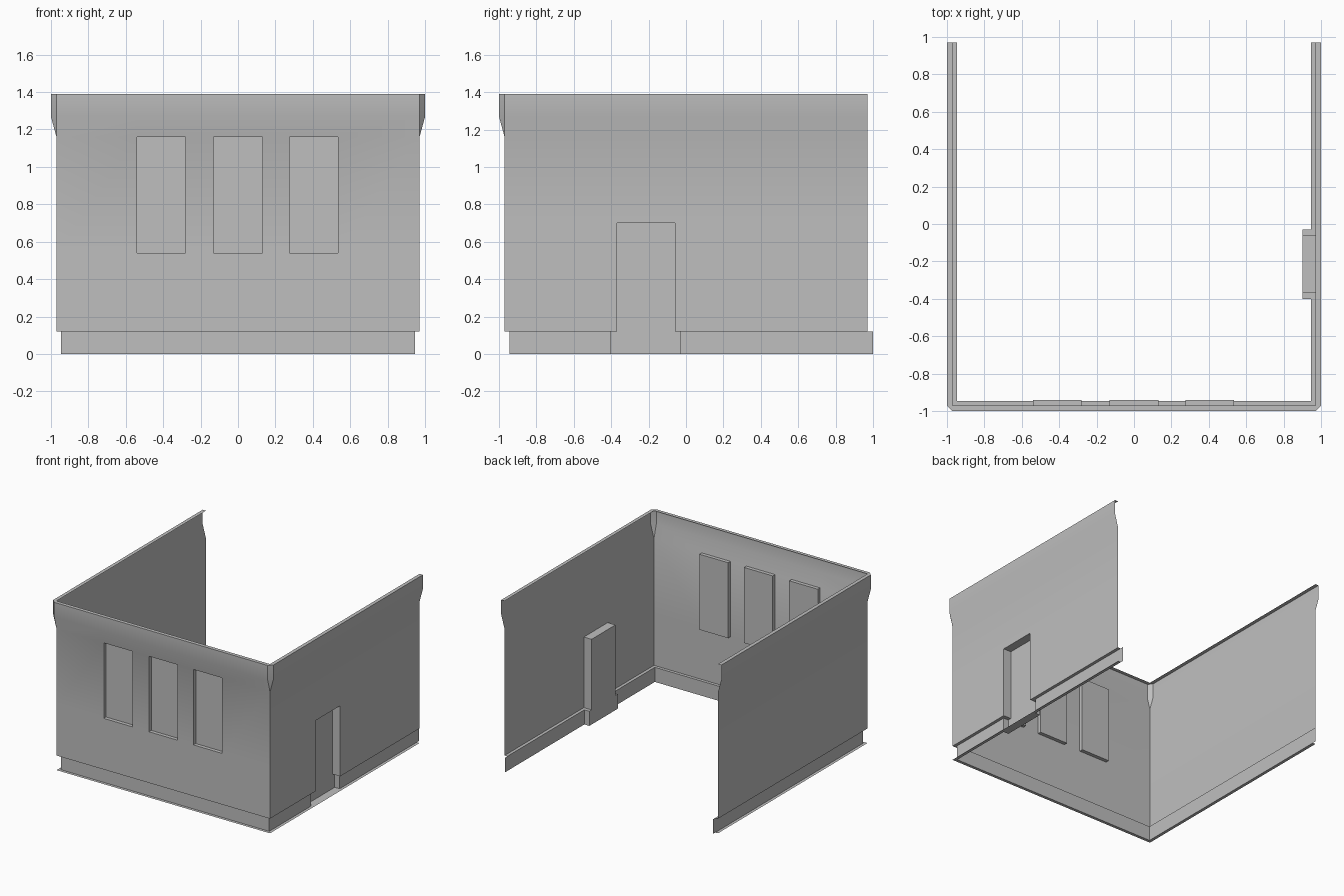
import bpy
import bmesh

cube = bpy.data.objects.get("Cube")
if cube:
    bpy.data.objects.remove(cube, do_unlink=True)

grey = bpy.data.materials.new("plain grey")
grey.use_nodes = True
grey.diffuse_color = (0.52, 0.52, 0.52, 1)
grey.node_tree.nodes["Principled BSDF"].inputs["Base Color"].default_value = (0.52, 0.52, 0.52, 1)

WALL, TOP, BASE, END = 0.97, 1.0, 0.945, 0.97
DOOR_X, DOOR_Z, SKIRT = 0.90, 0.70, 0.12
HEAD, FLARE, HEIGHT = 1.16, 1.27, 1.39


def quad(bm, *pts):
    bm.faces.new([bm.verts.new(p) for p in pts])


def finish(name, bm, smooth=False):
    bmesh.ops.remove_doubles(bm, verts=bm.verts[:], dist=0.0005)
    bmesh.ops.recalc_face_normals(bm, faces=bm.faces[:])
    mesh = bpy.data.meshes.new(name)
    bm.to_mesh(mesh)
    bm.free()
    mesh.materials.append(grey)
    obj = bpy.data.objects.new(name, mesh)
    bpy.context.collection.objects.link(obj)
    if smooth:
        bpy.ops.object.select_all(action='DESELECT')
        obj.select_set(True)
        bpy.context.view_layer.objects.active = obj
        bpy.ops.object.shade_smooth_by_angle(angle=0.52)
    return obj


def outset(z):
    """Wall plane distance from the centre at a height, flared at the top."""
    return TOP if z >= FLARE else WALL


def wall(bm, place, cuts, levels, holes, depth, sill=True):
    """Flared sheet with recessed openings; place(u, out, z) sets the side."""
    for a, b in zip(cuts, cuts[1:]):
        for lo, hi in zip(levels, levels[1:]):
            if (a, lo) not in holes:
                quad(bm, place(a, outset(lo), lo), place(b, outset(lo), lo),
                     place(b, outset(hi), hi), place(a, outset(hi), hi))
                continue
            # recess: back panel and its reveals
            ring = [(a, lo), (b, lo), (b, hi), (a, hi)]
            quad(bm, *[place(u, depth, z) for u, z in ring])
            for i in range(4):
                if i == 0 and not sill:
                    continue
                (u, z), (v, w) = ring[i], ring[(i + 1) % 4]
                quad(bm, place(u, WALL, z), place(v, WALL, w),
                     place(v, depth, w), place(u, depth, z))
        # narrow lip along the top
        quad(bm, place(a, TOP, HEIGHT), place(b, TOP, HEIGHT),
             place(b, WALL, HEIGHT), place(a, WALL, HEIGHT))


bm = bmesh.new()
# front wall with three window recesses
windows = [-0.54, -0.28, -0.13, 0.13, 0.275, 0.535]
wall(bm, lambda u, out, z: (u, -out, z), [-WALL] + windows + [WALL],
     [SKIRT, 0.54, HEAD, FLARE, HEIGHT], [(u, 0.54) for u in windows[::2]], 0.94)
# door wall and plain wall
wall(bm, lambda u, out, z: (out, u, z), [-WALL, -0.37, -0.06, END],
     [SKIRT, DOOR_Z, HEAD, FLARE, HEIGHT], [(-0.37, SKIRT)], DOOR_X, sill=False)
wall(bm, lambda u, out, z: (-out, u, z), [-WALL, END],
     [SKIRT, HEAD, FLARE, HEIGHT], [], 0)
# chamfered corners of the flare
for s in (-1, 1):
    a, b = (s * WALL, -TOP), (s * TOP, -WALL)
    foot = (s * WALL, -WALL)
    for ring in ([(*foot, HEAD), (*a, FLARE), (*b, FLARE)],
                 [(*a, FLARE), (*b, FLARE), (*b, HEIGHT), (*a, HEIGHT)],
                 [(*a, HEIGHT), (*b, HEIGHT), (*foot, HEIGHT)]):
        quad(bm, *ring)
finish("walls", bm, smooth=True)

# skirting: vertical sheet, upper ledge and floor flange
inner = [(-BASE, END), (-BASE, -BASE), (BASE, -BASE), (BASE, -0.40), (DOOR_X, -0.40),
         (DOOR_X, -0.03), (BASE, -0.03), (BASE, END)]
outer = [(-WALL, END), (-WALL, -WALL), (WALL, -WALL), (WALL, -0.37), (DOOR_X, -0.37),
         (DOOR_X, -0.06), (WALL, -0.06), (WALL, END)]
bm = bmesh.new()
for i in range(len(inner) - 1):
    p, q, r, s = inner[i], inner[i + 1], outer[i + 1], outer[i]
    quad(bm, (*p, 0), (*q, 0), (*q, SKIRT), (*p, SKIRT))
    if i != 4:
        for z in (0, SKIRT):
            quad(bm, (*p, z), (*q, z), (*r, z), (*s, z))
for s in (-1, 1):
    x = s * BASE
    quad(bm, (x, END, 0), (x, 1, 0), (x, 1, SKIRT), (x, END, SKIRT))
finish("skirting", bm)

# door threshold
bm = bmesh.new()
quad(bm, (DOOR_X, -0.37, 0), (WALL, -0.37, 0), (WALL, -0.06, 0), (DOOR_X, -0.06, 0))
finish("door_threshold", bm)
